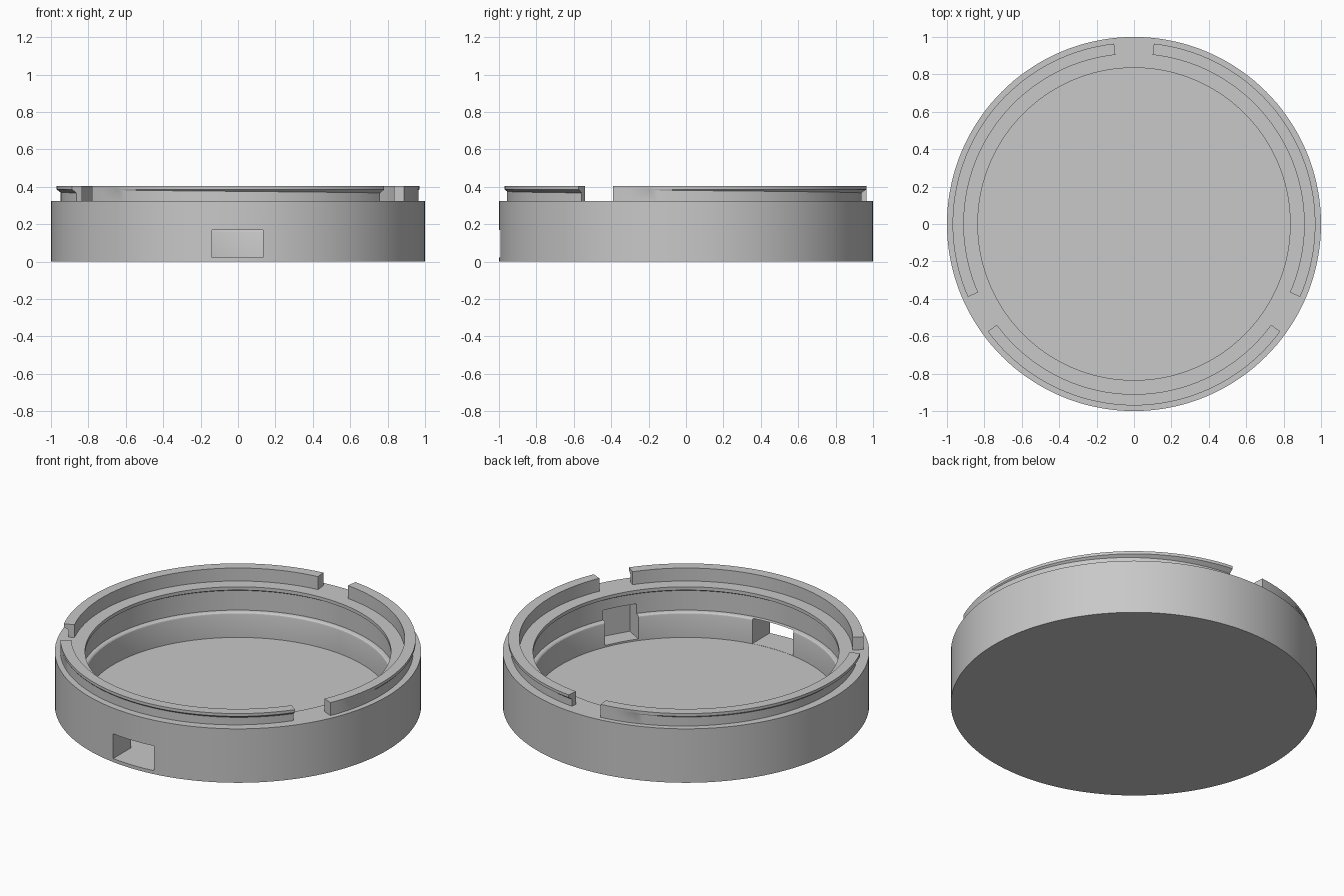
import bpy, bmesh, math
from mathutils import Matrix

if "Cube" in bpy.data.objects:
    bpy.data.objects.remove(bpy.data.objects["Cube"])

grey = bpy.data.materials.new("plain grey")
grey.use_nodes = True
colour = (0.58, 0.58, 0.58, 1)
grey.diffuse_color = colour
grey.node_tree.nodes["Principled BSDF"].inputs["Base Color"].default_value = colour


def add_object(name, bm):
    bmesh.ops.remove_doubles(bm, verts=bm.verts, dist=1e-5)
    bmesh.ops.recalc_face_normals(bm, faces=bm.faces)
    mesh = bpy.data.meshes.new(name)
    bm.to_mesh(mesh)
    bm.free()
    mesh.materials.append(grey)
    obj = bpy.data.objects.new(name, mesh)
    bpy.context.collection.objects.link(obj)
    return obj


def sweep(name, profile_at, start, end, steps, ring):
    """Sweep an (r, z) profile around z; a ring is a full turn, else a capped arc."""
    bm = bmesh.new()
    rows = []
    for i in range(steps if ring else steps + 1):
        t = i / steps
        a = math.radians(start + (end - start) * t)
        rows.append([bm.verts.new((r * math.cos(a), r * math.sin(a), z))
                     for r, z in profile_at(t)])
    n = len(rows[0])
    for i in range(steps):
        p, q = rows[i], rows[(i + 1) % len(rows)]
        for j in range(n - 1 if ring else n):
            k = (j + 1) % n
            corners = [p[j], q[j], q[k], p[k]]
            # Triangles where the profile meets the axis
            if profile_at(0)[j][0] == 0:
                corners.remove(q[j])
            if profile_at(0)[k][0] == 0:
                corners.remove(q[k])
            bm.faces.new(corners)
    if not ring:
        bm.faces.new(rows[0])
        bm.faces.new(rows[-1])
    return add_object(name, bm)


def smooth(obj):
    bpy.ops.object.select_all(action='DESELECT')
    obj.select_set(True)
    bpy.context.view_layer.objects.active = obj
    bpy.ops.object.shade_smooth_by_angle(angle=math.radians(25))


def cut_box(target, low, high, turn=0):
    bm = bmesh.new()
    size = [h - l for l, h in zip(low, high)]
    mid = [(h + l) / 2 for l, h in zip(low, high)]
    bmesh.ops.create_cube(bm, size=1, matrix=Matrix.Rotation(math.radians(turn), 4, 'Z')
                          @ Matrix.Translation(mid) @ Matrix.Diagonal((*size, 1)))
    cutter = add_object("cutter", bm)
    cutter.hide_render = True
    mod = target.modifiers.new("cut", 'BOOLEAN')
    mod.operation, mod.solver, mod.object = 'DIFFERENCE', 'EXACT', cutter
    bpy.context.view_layer.objects.active = target
    bpy.ops.object.modifier_apply(modifier=mod.name)
    bpy.data.objects.remove(cutter)


# Round tray: floor, low inner ledge with rounded edge, upper wall, inner lip
FLOOR, TOP, HOLE, WALL, LEDGE = 0.02, 0.325, 0.835, 0.862, 0.172
fillet = [(HOLE + 0.015 * (1 - math.sin(a)), LEDGE - 0.015 * (1 - math.cos(a)))
          for a in (math.radians(d) for d in (0, 30, 60, 90))]
tray_profile = [(0, 0), (1, 0), (1, TOP), (HOLE, TOP), (HOLE, 0.305),
                (WALL, 0.29), (WALL, LEDGE), *fillet, (HOLE, FLOOR), (0, FLOOR)]
tray = sweep("tray", lambda t: tray_profile, 0, 360, 144, True)

# Port opening through the front wall
cut_box(tray, (-0.138, -1.1, 0.021), (0.135, -0.7, 0.17))
# Niche in the inner wall
cut_box(tray, (0.78, -0.1, 0.03), (0.94, 0.1, 0.23), turn=-30)
smooth(tray)


# Three raised rim arcs, each with an undercut that deepens along its length
def rim_profile(t):
    d = 0.028 * max(0, t - 0.05)
    return [(0.91, 0.315), (0.91, 0.403), (0.97, 0.403), (0.97, 0.386),
            (0.97 - d, 0.386 - 0.6 * d - 0.003), (0.97 - d, 0.315)]


for name, gap in (("left_rim", -30), ("back_rim", 90), ("front_rim", 210)):
    smooth(sweep(name, rim_profile, gap + 6.3, gap + 113.7, 44, False))
